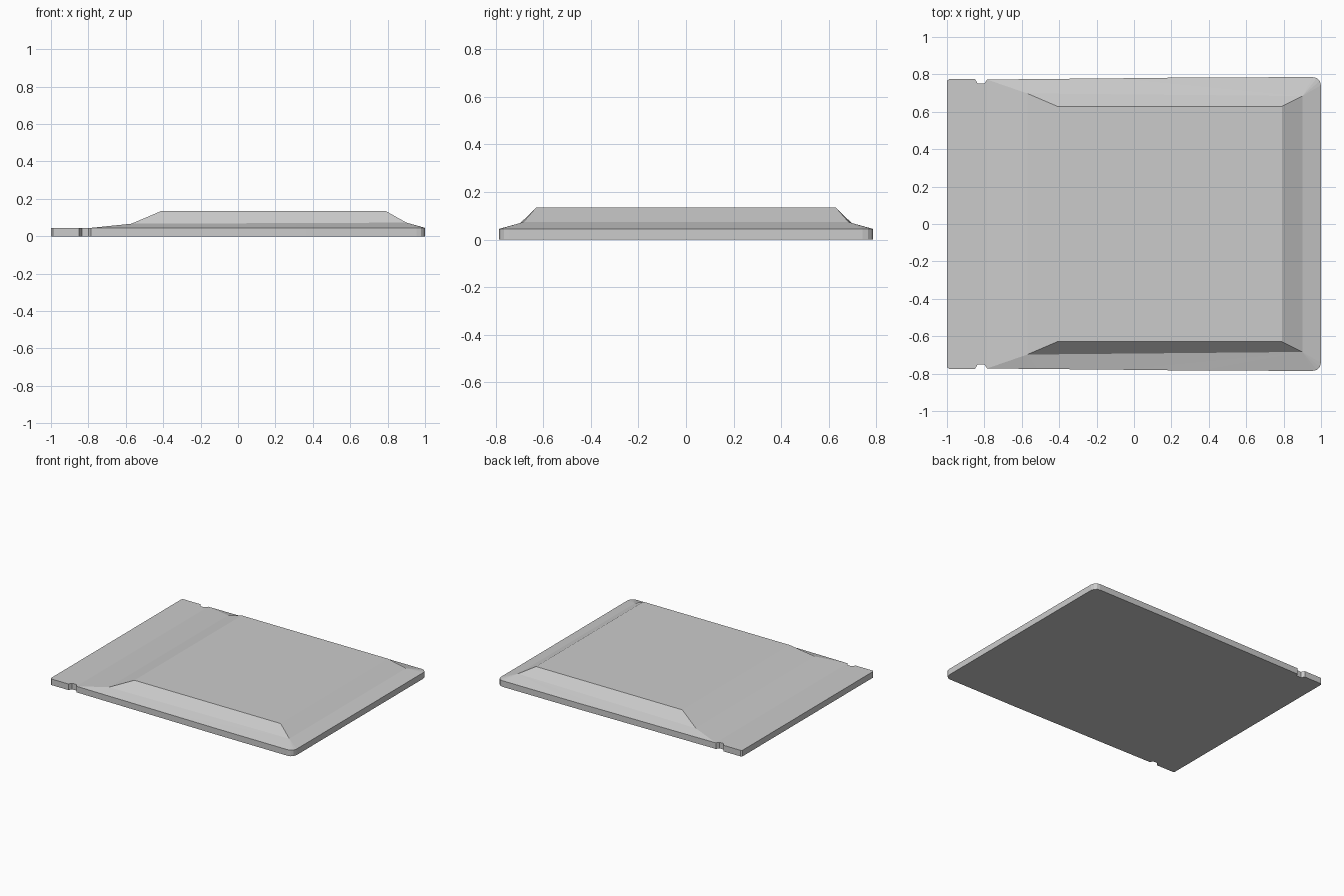
import bpy
import bmesh

cube = bpy.data.objects.get("Cube")
if cube:
    bpy.data.objects.remove(cube, do_unlink=True)

# Single light grey material
grey = bpy.data.materials.new("light grey")
grey.use_nodes = True
colour = (0.6, 0.6, 0.6, 1)
grey.diffuse_color = colour
grey.node_tree.nodes["Principled BSDF"].inputs["Base Color"].default_value = colour

PLATE_TOP = 0.045

# Half outline, left to right: tab with notch, then the long edge and round corner
tab = [(-1, 0.765), (-0.99, 0.774), (-0.85, 0.774), (-0.835, 0.75),
       (-0.8, 0.75), (-0.785, 0.772)]
edge = [(-0.52, 0.775), (-0.08, 0.779), (0.36, 0.784), (0.955, 0.785),
        (0.978, 0.78), (0.993, 0.765), (1, 0.742)]
half = tab + edge

# Raised steps: left and right corner of each half
shoulder = [(-0.57, 0.698, 0.067), (0.9, 0.684, 0.073)]
crown = [(-0.41, 0.629, 0.135), (0.79, 0.629, 0.135)]

bm = bmesh.new()


def mirrored_loop(points, z=None):
    """Closed vertex loop: points along the back, mirrored along the front."""
    pts = [(p[0], p[1], p[2] if z is None else z) for p in points]
    pts += [(x, -y, h) for x, y, h in reversed(pts)]
    return [bm.verts.new(p) for p in pts]


def skin(lower, upper, owner):
    """Join two loops; owner gives the upper vertex for each lower one."""
    for i in range(len(lower)):
        j = (i + 1) % len(lower)
        ring = [lower[i], lower[j], upper[owner[j]], upper[owner[i]]]
        bm.faces.new(list(dict.fromkeys(ring)))


# Plate walls and underside
bottom = mirrored_loop(half, 0)
rim = mirrored_loop(half, PLATE_TOP)
bm.faces.new(bottom)
skin(bottom, rim, range(len(rim)))

# Flat tab surface, notches included
n = len(tab)
bm.faces.new(rim[:n] + rim[-n:])

# Shallow skirt, steep sides and flat top
mid = mirrored_loop(shoulder)
top = mirrored_loop(crown)
lip = rim[n - 1:len(rim) - n + 1]
right = len(lip) // 2 - 2
skin(lip, mid, [0] * 2 + [1] * right + [2] * right + [3] * 2)
skin(mid, top, range(4))
bm.faces.new(top)

bmesh.ops.recalc_face_normals(bm, faces=bm.faces)
mesh = bpy.data.meshes.new("stepped_plate")
bm.to_mesh(mesh)
bm.free()
mesh.materials.append(grey)
plate = bpy.data.objects.new("stepped_plate", mesh)
bpy.context.collection.objects.link(plate)
